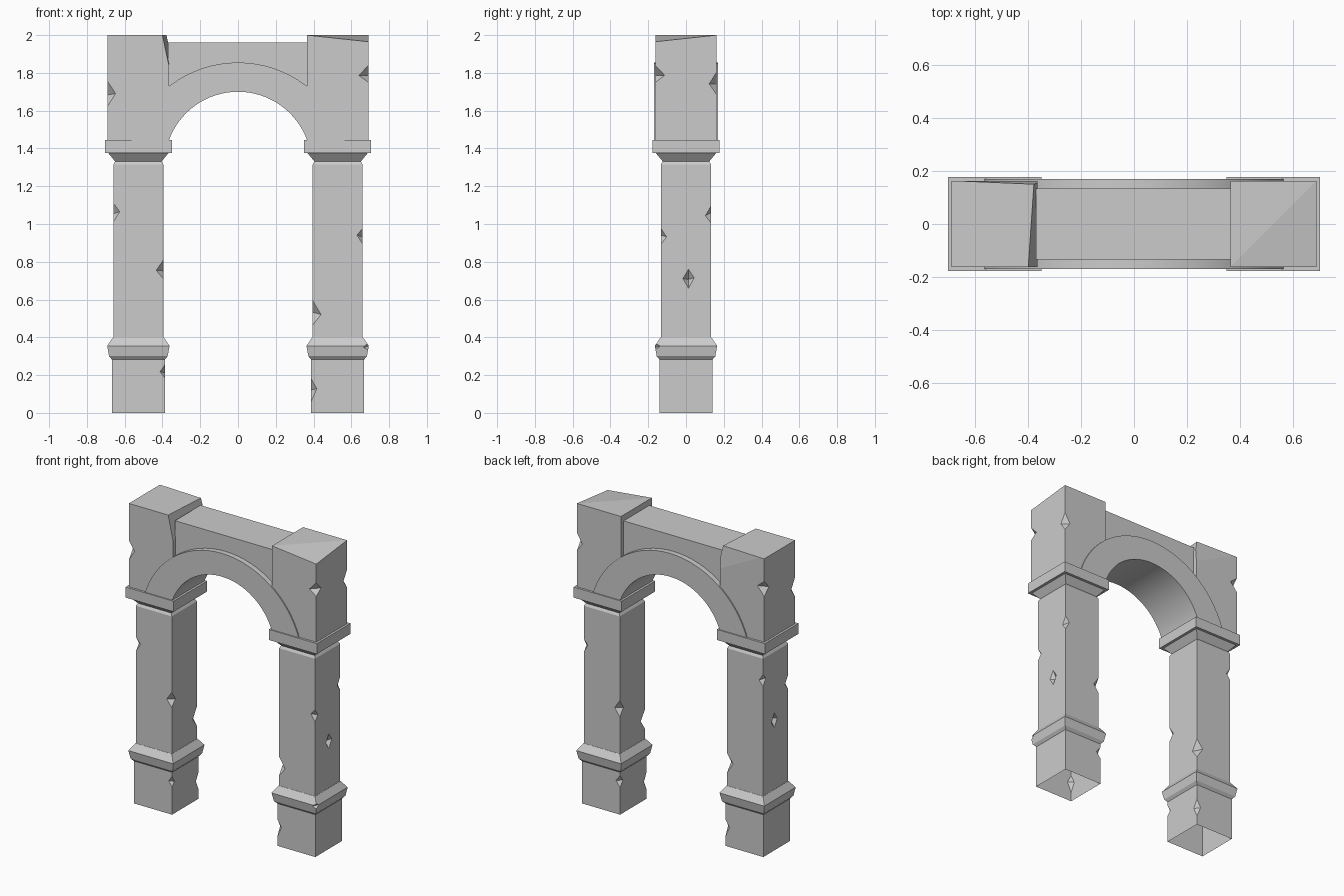
import bpy, bmesh, math, random
from mathutils import Vector

if "Cube" in bpy.data.objects:
    bpy.data.objects.remove(bpy.data.objects["Cube"])

random.seed(4)
CX = 0.5275


def finish(name, bm):
    bmesh.ops.recalc_face_normals(bm, faces=bm.faces)
    me = bpy.data.meshes.new(name)
    bm.to_mesh(me)
    bm.free()
    ob = bpy.data.objects.new(name, me)
    bpy.context.scene.collection.objects.link(ob)
    return ob


def stack(name, cx, levels):
    """Square cross-sections (half width, z) lofted upward."""
    bm = bmesh.new()
    rings = [[bm.verts.new((cx + sx * h, sy * h, z))
              for sx, sy in ((-1, -1), (1, -1), (1, 1), (-1, 1))] for h, z in levels]
    for a, b in zip(rings, rings[1:]):
        for i in range(4):
            j = (i + 1) % 4
            bm.faces.new((a[i], a[j], b[j], b[i]))
    bm.faces.new(rings[0][::-1])
    bm.faces.new(rings[-1])
    return finish(name, bm)


def slab_profile(name, pts, half_y):
    """Outline in x/z extruded through the depth."""
    bm = bmesh.new()
    f = bm.faces.new([bm.verts.new((x, -half_y, z)) for x, z in pts])
    ext = bmesh.ops.extrude_face_region(bm, geom=[f], use_keep_orig=True)
    vs = [g for g in ext["geom"] if isinstance(g, bmesh.types.BMVert)]
    bmesh.ops.translate(bm, verts=vs, vec=(0, 2 * half_y, 0))
    return finish(name, bm)


def chip(ob, spots):
    """Cut small bipyramid notches; spot = (x, y, z, radius, half height)."""
    bm = bmesh.new()
    for x, y, z, r, h in spots:
        mid = [bm.verts.new((x + r * dx, y + r * dy, z + random.uniform(-.01, .01)))
               for dx, dy in ((1, 0), (0, 1), (-1, 0), (0, -1))]
        top, bot = bm.verts.new((x, y, z + h)), bm.verts.new((x, y, z - h))
        for i in range(4):
            j = (i + 1) % 4
            bm.faces.new((mid[i], mid[j], top))
            bm.faces.new((mid[j], mid[i], bot))
    cutter = finish("chip_cutter", bm)
    cutter.hide_render = True
    mod = ob.modifiers.new("chips", "BOOLEAN")
    mod.operation, mod.solver, mod.object = "DIFFERENCE", "EXACT", cutter
    dg = bpy.context.evaluated_depsgraph_get()
    me = bpy.data.meshes.new_from_object(ob.evaluated_get(dg))
    ob.modifiers.clear()
    ob.data = me
    bpy.data.objects.remove(cutter)


def slice_off(ob, a, b, c, away):
    """Slice with the plane through three points, dropping the side holding 'away'."""
    a, b, c, away = map(Vector, (a, b, c, away))
    n = (b - a).cross(c - a).normalized()
    if (away - a).dot(n) < 0:
        n = -n
    bm = bmesh.new()
    bm.from_mesh(ob.data)
    bmesh.ops.bisect_plane(bm, geom=bm.verts[:] + bm.edges[:] + bm.faces[:],
                           plane_co=a, plane_no=n, clear_outer=True)
    bmesh.ops.holes_fill(bm, edges=[e for e in bm.edges if e.is_boundary], sides=0)
    bm.to_mesh(ob.data)
    bm.free()


def open_bottom(ob):
    bm = bmesh.new()
    bm.from_mesh(ob.data)
    low = [f for f in bm.faces if all(v.co.z < 1e-4 for v in f.verts)]
    bmesh.ops.delete(bm, geom=low, context="FACES")
    bm.to_mesh(ob.data)
    bm.free()


# Chips per pillar: (corner x sign, corner y sign, z, radius, half height)
CHIPS = {
    "left": dict(base=[(1, -1, .22, .025, .035), (1, 1, .12, .03, .06)],
                 shaft=[(-1, -1, 1.06, .034, .05), (1, -1, .76, .038, .05),
                        (1, 1, .55, .045, .065), (-1, 1, 1.17, .028, .04),
                        (-1, .1, .86, .03, .05)],
                 block=[(-1, -1, 1.69, .042, .065), (-1, 1, 1.8, .05, .05)]),
    "right": dict(base=[(-1, -1, .12, .03, .06), (-1, 1, .22, .03, .04)],
                  shaft=[(1, -1, .935, .03, .042), (-1, -1, .53, .045, .065),
                         (1, 1, 1.05, .03, .045), (-1, 1, .7, .038, .055),
                         (1, .1, .71, .03, .05)],
                  block=[(1, -1, 1.795, .05, .045), (1, 1, 1.745, .04, .06)]),
}

# Pillars
for side, s in (("left", -1), ("right", 1)):
    cx = s * CX
    base = stack(side + "_base", cx, [(.14, 0), (.14, .29)])
    mould = stack(side + "_base_moulding", cx,
                  [(.14, .282), (.155, .3), (.165, .355), (.134, .4)])
    shaft = stack(side + "_shaft", cx, [(.1325, .39), (.1325, 1.315), (.122, 1.333)])
    stack(side + "_capital", cx, [(.122, 1.33), (.16, 1.376)])
    stack(side + "_impost", cx, [(.177, 1.375), (.177, 1.445)])
    block = stack(side + "_block", cx, [(.1625, 1.44), (.1625, 2)])
    for ob, key, h in ((base, "base", .14), (shaft, "shaft", .1325), (block, "block", .1625)):
        chip(ob, [(cx + x * h, y * h, z, r, k) for x, y, z, r, k in CHIPS[side][key]])
    open_bottom(base)
    if s > 0:
        chip(mould, [(cx + .165, -.165, .355, .03, .025)])
        # worn top corner
        slice_off(block, (.69, -.1625, 1.965), (.365, -.1625, 2), (.69, .1625, 2),
                  (.69, -.1625, 2))
    else:
        # worn inner and rear faces
        slice_off(block, (-.4, -.1625, 2), (-.378, .1625, 2), (-.368, -.1625, 1.85),
                  (-.3, 0, 2))
        slice_off(block, (-.66, .1625, 2), (-.365, .15, 2), (-.365, .1625, 1.85),
                  (-.365, .1625, 2))


def arc(half, top, foot=1.44, n=32):
    """Points of a circular arc from (-half, foot) over (0, top)."""
    d = top - foot
    r = (half * half + d * d) / (2 * d)
    a = math.atan2(half, r - d)
    return [(r * math.sin(t), top - r + r * math.cos(t))
            for t in (-a + 2 * a * i / n for i in range(n + 1))]


# Arch ring
ring = slab_profile("arch_ring", arc(.567, 1.855) + arc(.367, 1.70)[::-1], .17)
bpy.ops.object.select_all(action="DESELECT")
ring.select_set(True)
bpy.context.view_layer.objects.active = ring
bpy.ops.object.shade_smooth_by_angle(angle=math.radians(30))

# Recessed wall above the arch
under = [p for p in arc(.5, 1.78) if abs(p[0]) < .37]
slab_profile("arch_wall", [(-.37, 1.96), (-.37, 1.6)] + under + [(.37, 1.6), (.37, 1.96)], .135)
